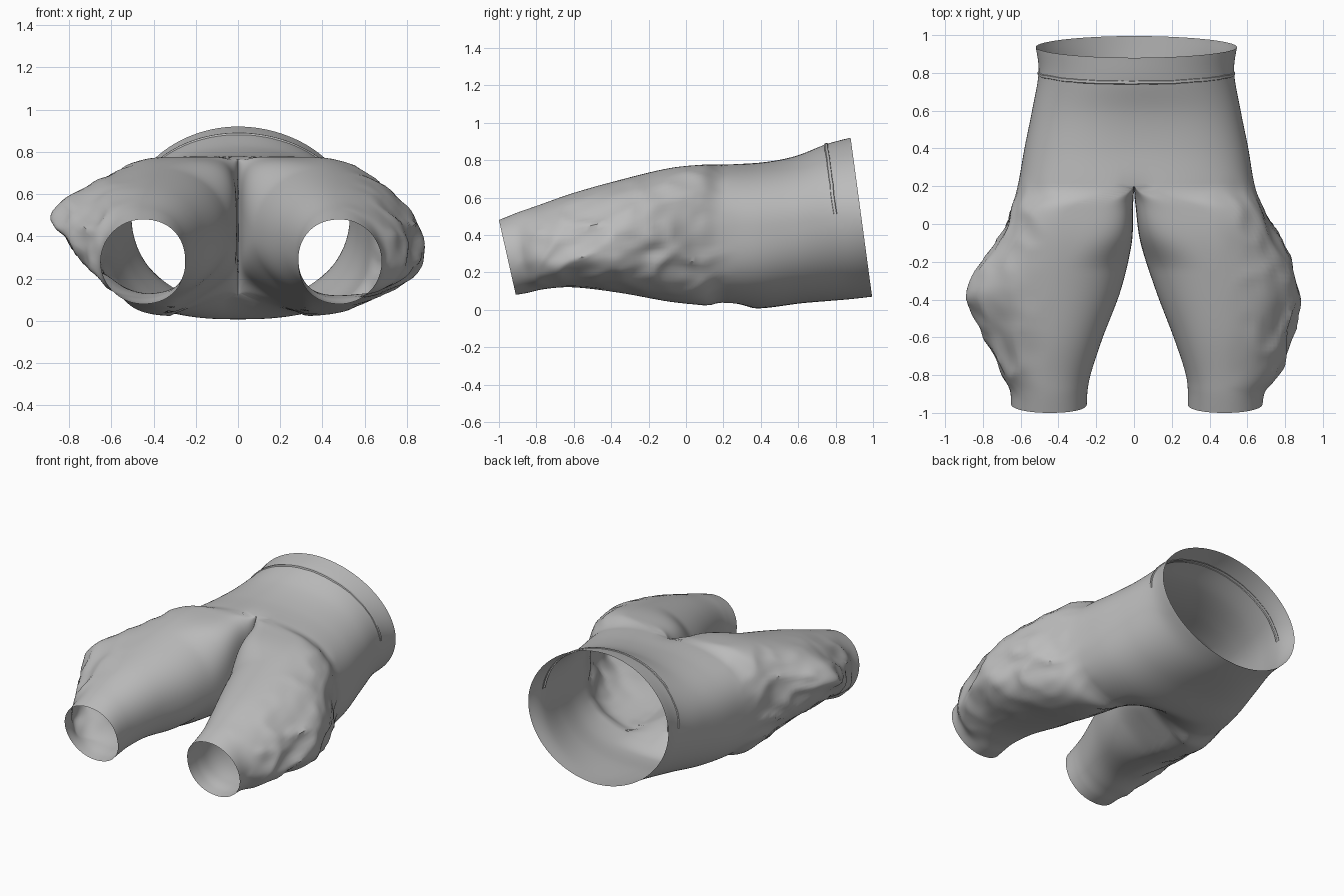
import bpy, bmesh, math
from mathutils import Vector, noise

if "Cube" in bpy.data.objects:
    bpy.data.objects.remove(bpy.data.objects["Cube"])

cloth = bpy.data.materials.new("grey cloth")
cloth.use_nodes = True
cloth.diffuse_color = (0.5, 0.5, 0.5, 1)
cloth.node_tree.nodes["Principled BSDF"].inputs["Base Color"].default_value = (0.5, 0.5, 0.5, 1)

# Stations: y at top, y at bottom, inner x, outer x, centre x, top z,
# bottom z, z of the outer edge, roundness exponent above and below that edge
LEFT_HIP = [
    (.88, .995, 0, .545, 0, .92, .07, .50, 1.95, 1.95),
    (.75, .86, 0, .53, 0, .885, .055, .50, 2.0, 2.1),
    (.58, .62, 0, .565, 0, .82, .035, .46, 2.2, 2.4),
    (.40, .40, 0, .605, 0, .787, .008, .42, 2.45, 2.6),
    (.20, .20, 0, .64, 0, .778, .015, .41, 2.6, 2.8)]
RIGHT_HIP = [(*st[:3], st[3] - .025, *st[4:]) for st in LEFT_HIP]
LEFT_LEG = [
    (.08, .08, .010, .69, .34, .775, .025, .39, 2.4, 2.4),
    (-.10, -.10, .035, .785, .39, .755, .045, .36, 2.1, 2.1),
    (-.35, -.35, .115, .88, .44, .695, .09, .33, 1.9, 2.0),
    (-.60, -.60, .21, .835, .47, .625, .12, .29, 1.9, 2.0),
    (-.80, -.76, .27, .78, .48, .555, .11, .28, 1.9, 2.0),
    (-.90, -.85, .285, .70, .48, .52, .09, .28, 2.0, 2.0),
    (-1.0, -.91, .285, .68, .483, .48, .08, .28, 2.0, 2.0)]
RIGHT_LEG = [
    (.08, .08, .006, .65, .33, .775, .025, .43, 2.4, 2.3),
    (-.10, -.10, .012, .73, .37, .755, .05, .46, 2.0, 1.8),
    (-.35, -.35, .07, .88, .41, .695, .10, .49, 1.75, 1.35),
    (-.60, -.60, .165, .79, .43, .625, .13, .38, 1.8, 1.5),
    (-.80, -.76, .225, .71, .45, .555, .11, .31, 1.9, 1.8),
    (-.90, -.85, .245, .66, .45, .52, .09, .28, 2.0, 2.0),
    (-1.0, -.91, .25, .65, .45, .48, .08, .28, 2.0, 2.0)]
STEPS, OUTER, INNER = 10, 64, 20
CROTCH = len(LEFT_HIP) - 1


def ramp(v, a, b):
    """Smooth step from 0 at a to 1 at b."""
    t = max(0, min(1, (v - a) / (b - a)))
    return t * t * (3 - 2 * t)


def station(table, s):
    """Smooth interpolation between stations."""
    i = min(int(s), len(table) - 2)
    t = s - i
    p = [table[max(0, min(len(table) - 1, i + k))] for k in (-1, 0, 1, 2)]
    return [.5 * (2 * b + (c - a) * t + (2 * a - 5 * b + 4 * c - d) * t * t
                  + (3 * b - a - 3 * c + d) * t ** 3) for a, b, c, d in zip(*p)]


def point(st, a, side, torso):
    """Point on a section at angle a, measured from the top outwards."""
    yt, yb, xi, xo, cx, zt, zb, zo, upper, lower = st
    if torso:
        xi = cx = 0
    xi = max(0, min(xi, cx))
    sn, cs = math.sin(a), math.cos(a)
    inner = sn < 0
    n = upper if cs > 0 else lower
    if inner:
        n = 2.2 + (3.8 if cs > 0 else 1.8) * ramp(yt, -.25, .15)
    e = 2 / n
    x = cx + (xi - cx if inner else xo - cx) * abs(sn) ** e
    zm = (zt + zb) / 2 if inner else zo
    z = zm + (zt - zm if cs > 0 else zb - zm) * abs(cs) ** e
    y = yb + (yt - yb) * (z - zb) / (zt - zb)
    # underside slopes up between the legs, front dips into the crotch
    vee = max(0, 1 - x / .32) * ramp(-y, -.38, -.06) * ramp(y, -.5, -.05)
    dip = math.exp(-((y - .15) / .08) ** 2) * math.exp(-(x / .06) ** 2)
    z += .18 * vee * max(0, -cs) - .02 * dip * max(0, cs)
    # crumpled folds down the outer side of the leg
    fold = ramp(-y, -.3, .1) * ramp(y, -.93, -.78) * max(0, sn) ** 1.5
    if fold > 0:
        q = Vector((x * side * 5, y * 4 + z * 2, z * 7 - y * 2))
        f = .8 - 3.2 * abs(noise.noise(q)) + .5 * noise.noise(q * 2.3)
        x += .016 * fold * f * sn
        z += .016 * fold * f * cs
    return Vector((x * side, y, z))


def build_side(bm, table, side):
    last = None
    for k in range((len(table) - 1) * STEPS + 1):
        s = k / STEPS
        st = station(table, s)
        torso = s <= CROTCH
        a0 = 0 if torso else math.pi / 4 * min(1, (s - CROTCH) / .8)
        angles = [-a0 + (math.pi + 2 * a0) * i / OUTER for i in range(OUTER + 1)]
        if s >= CROTCH:
            angles += [math.pi + a0 + (math.pi - 2 * a0) * i / INNER for i in range(1, INNER)]
        ring = []
        for j, a in enumerate(angles):
            p = point(st, a, side, torso)
            if torso and (j == 0 or j >= OUTER):
                p.x = 0
            ring.append(bm.verts.new(p))
        if last:
            whole = len(last) > OUTER + 1
            for j in range(len(ring) if whole else OUTER):
                m = (j + 1) % len(ring)
                quad = (last[j], last[m], ring[m], ring[j])
                bm.faces.new(quad if side > 0 else quad[::-1])
        last = ring


def add_object(name, bm):
    me = bpy.data.meshes.new(name)
    bm.to_mesh(me)
    bm.free()
    ob = bpy.data.objects.new(name, me)
    bpy.context.collection.objects.link(ob)
    me.materials.append(cloth)
    bpy.ops.object.select_all(action='DESELECT')
    ob.select_set(True)
    bpy.context.view_layer.objects.active = ob
    bpy.ops.object.shade_smooth_by_angle(angle=math.radians(40))


# Trousers: open cloth shell, both halves joined along the middle
bm = bmesh.new()
build_side(bm, LEFT_HIP + LEFT_LEG, 1)
build_side(bm, RIGHT_HIP + RIGHT_LEG, -1)
bmesh.ops.remove_doubles(bm, verts=bm.verts, dist=.0004)
bmesh.ops.recalc_face_normals(bm, faces=bm.faces)
add_object("trousers", bm)

# Waistband seam: narrow ridge over the front half of the waist
bm = bmesh.new()
last = None
for i in range(-40, 41):
    side = 1 if i >= 0 else -1
    belt = station(LEFT_HIP if side > 0 else RIGHT_HIP, 1)
    p = point(belt, abs(i) / 40 * math.pi * .49, side, True)
    out = Vector((p.x, 0, p.z - .48)).normalized()
    wobble = .004 * noise.noise(p * 14)
    row = [bm.verts.new(p + Vector((0, dy + wobble, 0)) + out * h)
           for dy, h in ((-.014, -.008), (-.009, .005), (.005, .006), (.010, -.005))]
    if last:
        for j in range(3):
            bm.faces.new((last[j], row[j], row[j + 1], last[j + 1]))
    last = row
bmesh.ops.recalc_face_normals(bm, faces=bm.faces)
add_object("waistband_seam", bm)
